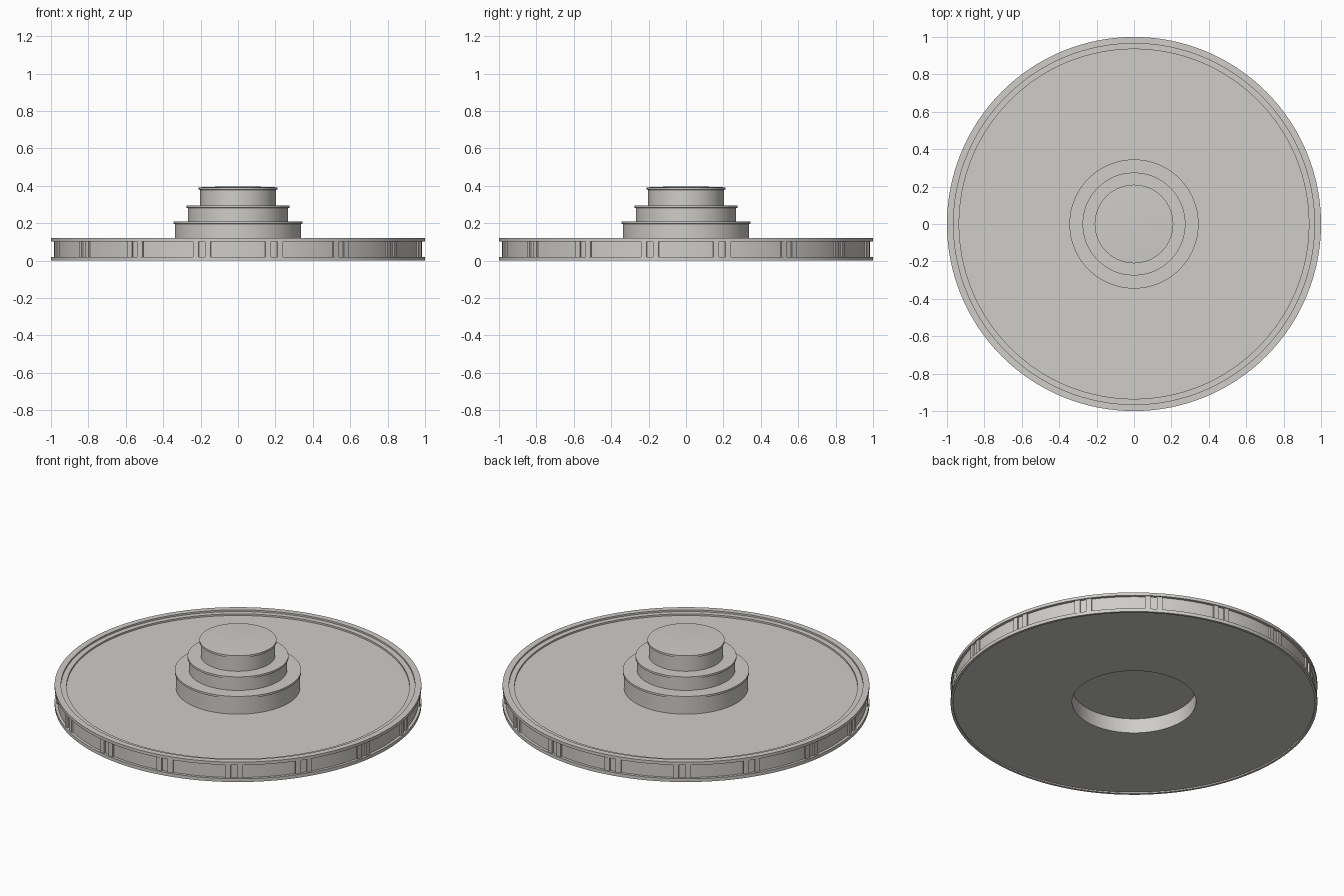
import bpy, bmesh, math
from mathutils import Matrix

if "Cube" in bpy.data.objects:
    bpy.data.objects.remove(bpy.data.objects["Cube"])

SEG = 128


def material(name, rgb):
    m = bpy.data.materials.new(name)
    m.diffuse_color = (*rgb, 1)
    m.use_nodes = True
    m.node_tree.nodes["Principled BSDF"].inputs["Base Color"].default_value = m.diffuse_color
    return m


hull_grey = material("warm light grey", (0.62, 0.61, 0.58))


def finish(bm, name, mat):
    bmesh.ops.recalc_face_normals(bm, faces=bm.faces)
    me = bpy.data.meshes.new(name)
    bm.to_mesh(me)
    bm.free()
    me.materials.append(mat)
    ob = bpy.data.objects.new(name, me)
    bpy.context.collection.objects.link(ob)
    return ob


def lathe(name, profile, mat, closed=False):
    """Spin an (r, z) profile round the z axis."""
    bm = bmesh.new()
    vs = [bm.verts.new((r, 0, z)) for r, z in profile]
    pairs = list(zip(vs, vs[1:] + vs[:1])) if closed else list(zip(vs, vs[1:]))
    edges = [bm.edges.new(p) for p in pairs]
    bmesh.ops.spin(bm, geom=vs + edges, cent=(0, 0, 0), axis=(0, 0, 1),
                   angle=2 * math.pi, steps=SEG)
    bmesh.ops.remove_doubles(bm, verts=bm.verts, dist=1e-5)
    ob = finish(bm, name, mat)
    bpy.ops.object.select_all(action='DESELECT')
    ob.select_set(True)
    bpy.context.view_layer.objects.active = ob
    bpy.ops.object.shade_smooth_by_angle(angle=math.radians(30))
    return ob


# main disc: stepped top rim, recessed side band, shallow underside, centre hole
lathe("disc", [
    (0.338, 0.10), (0.935, 0.10), (0.935, 0.11), (0.965, 0.11), (0.965, 0.12),
    (1.0, 0.12), (1.0, 0.102), (0.984, 0.102), (0.984, 0.02), (1.0, 0.02),
    (1.0, 0.0), (0.986, 0.0), (0.986, 0.008), (0.338, 0.008)], hull_grey, closed=True)

# stepped hub: each tier has a thin lip on its top edge, the crown is barely domed
tiers = [(0.345, 0.10, 0.21), (0.275, 0.21, 0.295), (0.21, 0.295, 0.392)]
prof = [(0, 0.096), (0.338, 0.096)]
for r, z0, z1 in tiers:
    w = r - 0.007
    prof += [(w, z0), (w, z1 - 0.014), (r, z1 - 0.012), (r, z1)]
prof += [(0.1, 0.396), (0, 0.397)]
lathe("hub", prof, hull_grey)

# pairs of upright ribs round the side band
bm = bmesh.new()
for i in range(16):
    for side in (-1, 1):
        a = math.radians(11.25 + 22.5 * i + side * 1.9)
        m = (Matrix.Rotation(a, 4, 'Z') @ Matrix.Translation((0.985, 0, 0.061))
             @ Matrix.Diagonal((0.016, 0.03, 0.083, 1)))
        bmesh.ops.create_cube(bm, size=1, matrix=m)
finish(bm, "rim_ribs", hull_grey)
